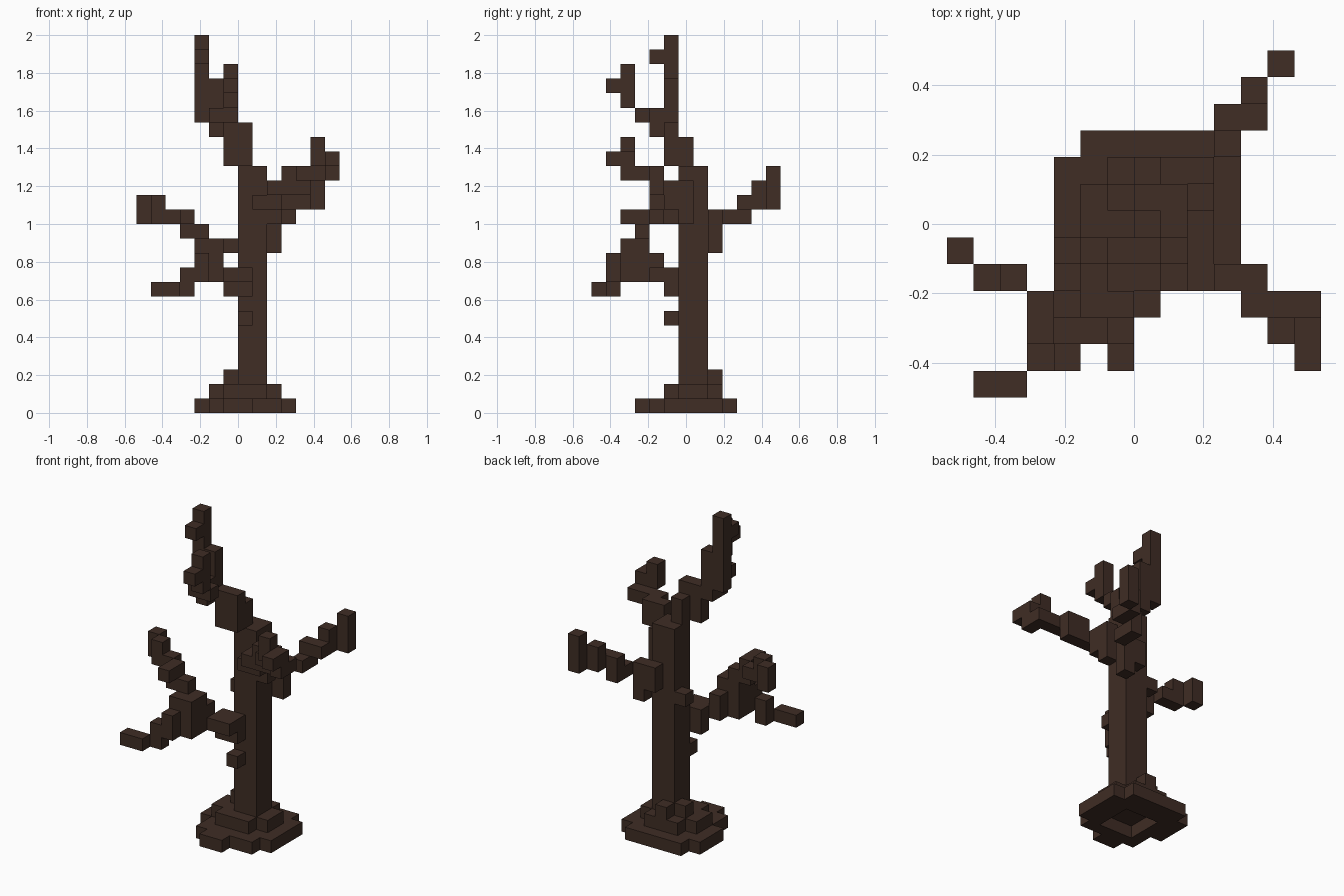
import bpy
import bmesh
from math import radians
from mathutils import Vector

if "Cube" in bpy.data.objects:
    bpy.data.objects.remove(bpy.data.objects["Cube"], do_unlink=True)

UNIT = 2 / 26
ORIGIN = Vector((0, 6.5, 0))

bark = bpy.data.materials.new("dark brown bark")
bark.use_nodes = True
BARK_COLOUR = (0.05, 0.026, 0.018, 1)
bark.diffuse_color = BARK_COLOUR
bark.node_tree.nodes["Principled BSDF"].inputs["Base Color"].default_value = BARK_COLOUR


def block(x, y, z):
    """Every grid cell inside a box given by its start and end on each axis."""
    return {(i, j, k) for i in range(*x) for j in range(*y) for k in range(*z)}


def join(*blocks):
    return set().union(*blocks)


parts = {}

# Spreading foot: stepped round ring, hollow beneath
foot_ring = join(
    block(x=(-1, 1), y=(3, 4), z=(0, 1)),
    block(x=(-2, 3), y=(4, 10), z=(0, 1)),
    block(x=(-3, -2), y=(6, 9), z=(0, 1)),
    block(x=(3, 4), y=(5, 9), z=(0, 1)),
)
foot_ring -= block(x=(-1, 2), y=(5, 8), z=(0, 1))
parts["root_foot"] = join(
    foot_ring,
    block(x=(-1, 2), y=(5, 9), z=(1, 2)),
    block(x=(-2, 3), y=(6, 8), z=(1, 2)),
    block(x=(-1, 0), y=(7, 8), z=(2, 3)),
    block(x=(0, 1), y=(8, 9), z=(2, 3)),
)

# Trunk with its knots and stepped upper end
parts["trunk"] = join(
    block(x=(0, 2), y=(6, 8), z=(1, 17)),
    block(x=(0, 1), y=(6, 7), z=(17, 19)),
    block(x=(-1, 1), y=(5, 6), z=(17, 20)),
    block(x=(0, 1), y=(5, 6), z=(6, 7)),
    block(x=(-1, 0), y=(7, 8), z=(11, 12)),
)

# Crown limb rising from the top of the trunk
parts["crown_limb"] = join(
    block(x=(-2, -1), y=(5, 6), z=(19, 23)),
    block(x=(-3, -2), y=(5, 6), z=(20, 26)),
    block(x=(-3, -2), y=(4, 5), z=(24, 25)),
)

# Fork of the crown reaching forward
parts["crown_fork"] = join(
    block(x=(-2, -1), y=(4, 5), z=(19, 21)),
    block(x=(-2, 0), y=(3, 4), z=(20, 21)),
    block(x=(-1, 0), y=(2, 3), z=(21, 24)),
    block(x=(-1, 0), y=(1, 2), z=(22, 23)),
)

# Right limb: stub, thick elbow, then two twigs
parts["right_limb"] = join(
    block(x=(-1, 1), y=(4, 6), z=(9, 10)),
    block(x=(-1, 1), y=(5, 6), z=(8, 9)),
    block(x=(-2, -1), y=(4, 5), z=(9, 11)),
    block(x=(-3, -1), y=(2, 4), z=(9, 12)),
)
parts["right_lower_twig"] = join(
    block(x=(-3, -2), y=(1, 2), z=(9, 11)),
    block(x=(-4, -3), y=(1, 2), z=(8, 10)),
    block(x=(-6, -4), y=(0, 1), z=(8, 9)),
)
parts["right_upper_twig"] = join(
    block(x=(-4, -2), y=(3, 4), z=(12, 13)),
    block(x=(-4, -3), y=(2, 4), z=(13, 14)),
    block(x=(-6, -4), y=(4, 5), z=(13, 14)),
    block(x=(-6, -5), y=(4, 5), z=(14, 15)),
    block(x=(-7, -6), y=(5, 6), z=(13, 15)),
)

# Left limb reaching forward
parts["left_front_limb"] = join(
    block(x=(1, 2), y=(5, 6), z=(14, 15)),
    block(x=(2, 3), y=(6, 7), z=(13, 16)),
    block(x=(2, 3), y=(5, 6), z=(14, 16)),
    block(x=(2, 4), y=(4, 5), z=(15, 16)),
    block(x=(3, 5), y=(4, 5), z=(16, 17)),
    block(x=(4, 5), y=(4, 5), z=(15, 16)),
    block(x=(4, 7), y=(3, 4), z=(16, 17)),
    block(x=(5, 6), y=(2, 3), z=(17, 19)),
    block(x=(6, 7), y=(2, 3), z=(16, 18)),
    block(x=(6, 7), y=(1, 2), z=(17, 18)),
)

# Left limb reaching backward
parts["left_back_limb"] = join(
    block(x=(1, 3), y=(8, 9), z=(12, 14)),
    block(x=(2, 3), y=(8, 9), z=(11, 12)),
    block(x=(3, 4), y=(9, 10), z=(13, 14)),
    block(x=(3, 4), y=(10, 11), z=(13, 15)),
    block(x=(4, 5), y=(10, 11), z=(14, 15)),
    block(x=(4, 5), y=(11, 12), z=(14, 16)),
    block(x=(5, 6), y=(12, 13), z=(14, 17)),
)

whole_tree = set().union(*parts.values())


def build(name, cells):
    """Skin the cells with the faces that are open to the air."""
    bm = bmesh.new()
    for cell in sorted(cells):
        centre = Vector(cell) + Vector((0.5, 0.5, 0.5)) - ORIGIN
        for axis in range(3):
            for side in (-1, 1):
                normal = Vector((0, 0, 0))
                normal[axis] = side
                if tuple(int(c + n) for c, n in zip(cell, normal)) in whole_tree:
                    continue
                across = Vector((0, 0, 0))
                across[(axis + 1) % 3] = 0.5
                up = normal.cross(across)
                middle = centre + normal / 2
                corners = (-across - up, across - up, across + up, up - across)
                bm.faces.new([bm.verts.new((middle + c) * UNIT) for c in corners])
    bmesh.ops.remove_doubles(bm, verts=bm.verts[:], dist=UNIT / 100)
    bmesh.ops.dissolve_limit(bm, angle_limit=radians(1),
                             verts=bm.verts[:], edges=bm.edges[:])
    mesh = bpy.data.meshes.new(name)
    bm.to_mesh(mesh)
    bm.free()
    mesh.materials.append(bark)
    bpy.context.collection.objects.link(bpy.data.objects.new(name, mesh))


for part_name, part_cells in parts.items():
    build(part_name, part_cells)
